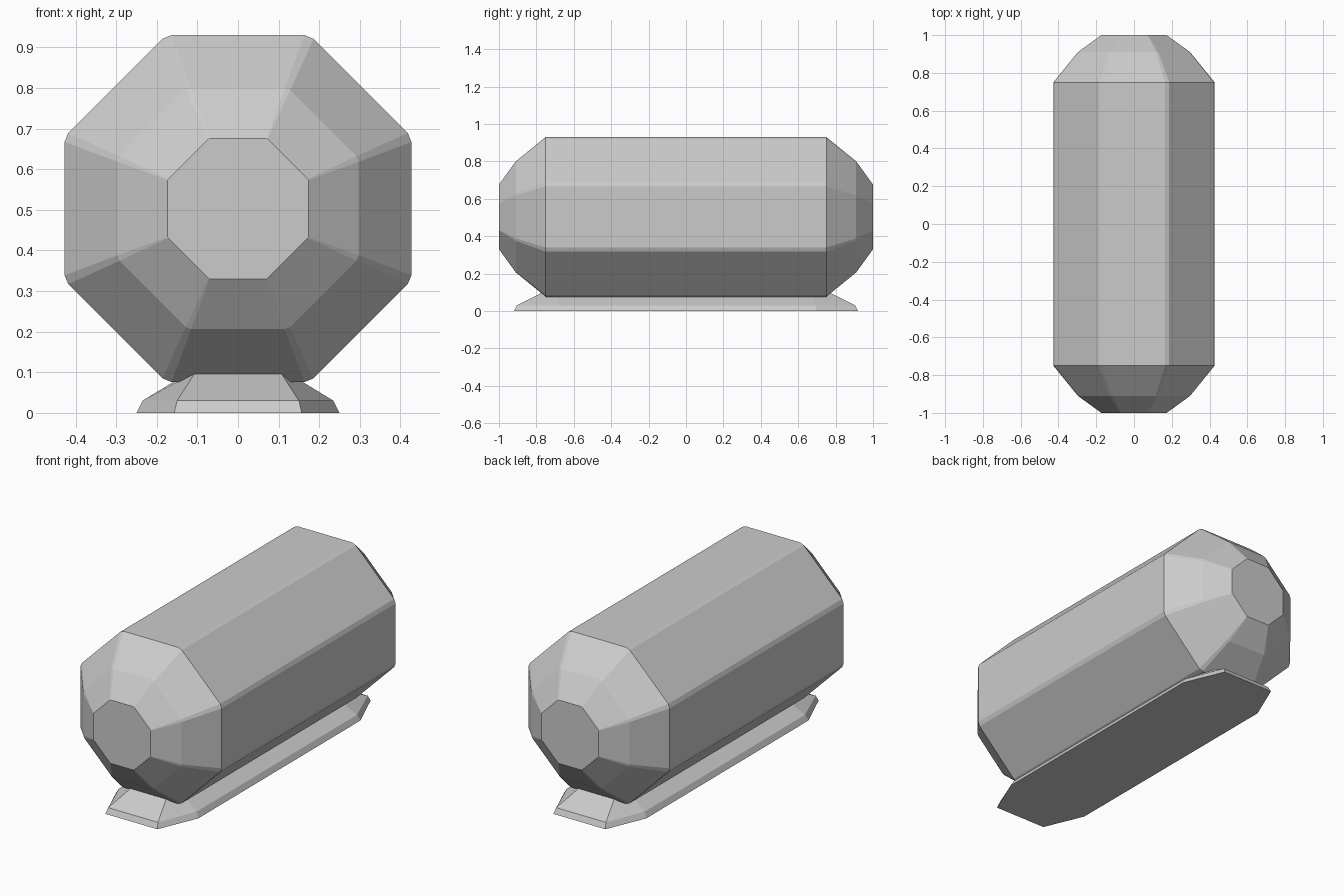
import bpy, bmesh
from math import radians, cos, sin

if "Cube" in bpy.data.objects:
    bpy.data.objects.remove(bpy.data.objects["Cube"])


def loft(name, rings):
    """Skin a stack of matching closed rings and cap both ends."""
    bm = bmesh.new()
    loops = [[bm.verts.new(p) for p in ring] for ring in rings]
    n = len(loops[0])
    for a, b in zip(loops, loops[1:]):
        for i in range(n):
            j = (i + 1) % n
            bm.faces.new((a[i], a[j], b[j], b[i]))
    bm.faces.new(loops[0][::-1])
    bm.faces.new(loops[-1])
    bmesh.ops.recalc_face_normals(bm, faces=bm.faces[:])
    mesh = bpy.data.meshes.new(name)
    bm.to_mesh(mesh)
    bm.free()
    obj = bpy.data.objects.new(name, mesh)
    bpy.context.collection.objects.link(obj)
    return obj


def body_ring(y, half, gap):
    """Octagon in the xz plane with each corner slightly chamfered."""
    radius = half / cos(radians(22.5 - gap))
    angles = [radians(45 * k + 22.5 + s * gap) for k in range(8) for s in (-1, 1)]
    return [(radius * cos(a), y, 0.503 + radius * sin(a)) for a in angles]


def base_ring(z, end_x, end_y, side_x, side_y):
    """Long octagon in the xy plane, symmetric about both axes."""
    return [(end_x, end_y, z), (-end_x, end_y, z),
            (-side_x, side_y, z), (-side_x, -side_y, z),
            (-end_x, -end_y, z), (end_x, -end_y, z),
            (side_x, -side_y, z), (side_x, side_y, z)]


# Octagonal barrel with two-step tapered ends
taper = [(0.75, 0.427, 1.5), (0.91, 0.297, 1.3), (1.0, 0.173, 0.4)]
profile = [(-y, h, g) for y, h, g in reversed(taper)] + taper
loft("barrel_body", [body_ring(*p) for p in profile])

# Low foot whose sloped top runs up into the barrel
loft("foot_base", [
    base_ring(0.0, 0.157, 0.92, 0.25, 0.70),
    base_ring(0.03, 0.15, 0.905, 0.235, 0.69),
    base_ring(0.10, 0.105, 0.765, 0.12, 0.67),
])
